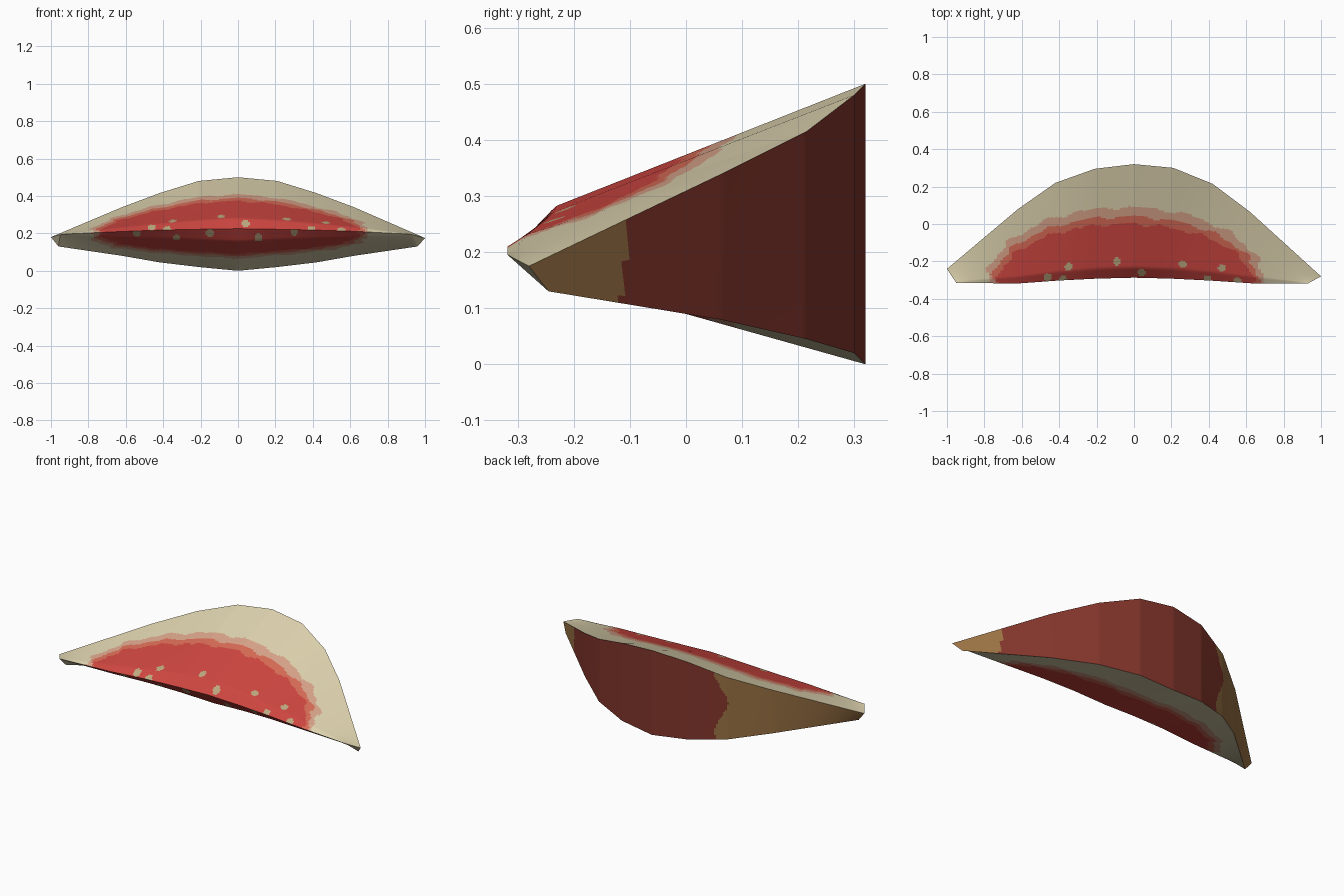
import bpy, bmesh, math
from mathutils import Vector

if "Cube" in bpy.data.objects:
    bpy.data.objects.remove(bpy.data.objects["Cube"])


def srgb(name, r, g, b):
    m = bpy.data.materials.new(name)
    m.diffuse_color = [((c / 255 + 0.055) / 1.055) ** 2.4 for c in (r, g, b)] + [1]
    m.use_nodes = True
    m.node_tree.nodes["Principled BSDF"].inputs["Base Color"].default_value = m.diffuse_color
    return m


MATS = [srgb("pale rind", 222, 211, 175), srgb("red flesh", 206, 70, 64),
        srgb("orange flesh", 216, 108, 86), srgb("pink flesh", 217, 164, 138),
        srgb("tan seed", 190, 170, 128), srgb("dark red peel", 130, 53, 43),
        srgb("brown peel", 154, 114, 68)]
PALE, RED, ORANGE, PINK, SEED, PEEL, BROWN = range(7)

# Guide curves running left to right: upper rim, lower rim and thin front edge
UPPER = [(-1, -.24, .18), (-.62, .08, .34), (-.42, .22, .415), (-.21, .295, .48), (0, .32, .5),
         (.21, .30, .48), (.42, .215, .415), (.62, .065, .34), (1, -.28, .175)]
LOWER = [(-.96, -.245, .13), (-.62, .07, .08), (-.42, .215, .045), (-.21, .295, .02), (0, .32, 0),
         (.21, .30, .02), (.42, .215, .045), (.62, .06, .08), (.96, -.245, .13)]
FRONT = [(-.95, -.315, .195), (-.62, -.318, .21), (-.40, -.302, .218), (-.20, -.292, .222), (0, -.287, .225),
         (.20, -.292, .222), (.40, -.302, .218), (.64, -.318, .21), (.93, -.318, .195)]
SUB = 22
ROWS = 64


def along(curve):
    pts = []
    for a, b in zip(curve, curve[1:]):
        pts += [Vector(a).lerp(Vector(b), k / SUB) for k in range(SUB)]
    return pts + [Vector(curve[-1])]


def sheet(name, start, end, rows, rule, flip=False, bulge=0.0, caps=False):
    """Ruled surface between two guide curves, coloured face by face."""
    bm = bmesh.new()
    grid = []
    for p, q in zip(along(start), along(end)):
        col = []
        for j in range(rows + 1):
            t = j / rows
            v = p.lerp(q, t)
            if bulge:  # chamfer near the thin front edge
                v.z += bulge * min(t / .09, (1 - t) / .91) * max(0, 1 - abs(p.x) / .93)
            col.append(bm.verts.new(v))
        grid.append(col)
    for a, b in zip(grid, grid[1:]):
        for j in range(rows):
            quad = [a[j], b[j], b[j + 1], a[j + 1]]
            f = bm.faces.new(quad[::-1] if flip else quad)
            f.material_index = rule(f.calc_center_median())
    if caps:  # blunt tips closing both ends
        for i, s in ((0, 1), (-1, -1)):
            tri = [bm.verts.new(c[i]) for c in (FRONT, UPPER, LOWER)]
            bm.faces.new(tri[::s]).material_index = PALE
    me = bpy.data.meshes.new(name)
    bm.to_mesh(me)
    bm.free()
    for m in MATS:
        me.materials.append(m)
    ob = bpy.data.objects.new(name, me)
    bpy.context.collection.objects.link(ob)
    bpy.context.view_layer.objects.active = ob
    ob.select_set(True)
    bpy.ops.object.shade_smooth_by_angle(angle=math.radians(35))
    ob.select_set(False)


# Flesh rings: wavy half ellipses, with small seeds near the front edge
def flesh(seeds):
    def rule(c):
        for sx, sy in seeds:
            if math.hypot(c.x - sx, c.y - sy) < .021:
                return SEED
        dx, dy = c.x + .045, c.y + .315
        a = math.atan2(dy * 1.8, dx)
        for k, (w, h, mat) in enumerate(((.68, .315, RED), (.71, .355, ORANGE), (.74, .405, PINK))):
            wave = .016 * math.sin(17 * a + k) + .012 * math.sin(31 * a + 2 * k)
            if math.hypot(dx / w, dy / h) < 1 + wave:
                return mat
        return PALE
    return rule


# Peel: dark red with browner ends
def peel(c):
    wob = .035 * math.sin(c.z * 18)
    return BROWN if c.x > .81 + wob * .2 or c.x < -.39 + wob else PEEL


top_seeds = [(-.35, -.23), (-.09, -.20), (.04, -.26), (.26, -.215), (.47, -.235),
             (-.46, -.285), (-.38, -.295), (.39, -.295), (.55, -.305)]
low_seeds = [(-.54, -.30), (-.33, -.25), (-.15, -.275), (.11, -.25), (.30, -.285)]
sheet("upper_cut_face", FRONT, UPPER, ROWS, flesh(top_seeds), bulge=.032)
sheet("lower_cut_face", FRONT, LOWER, ROWS, flesh(low_seeds), flip=True, bulge=-.05)
sheet("outer_peel", LOWER, UPPER, 30, peel, flip=True, caps=True)
